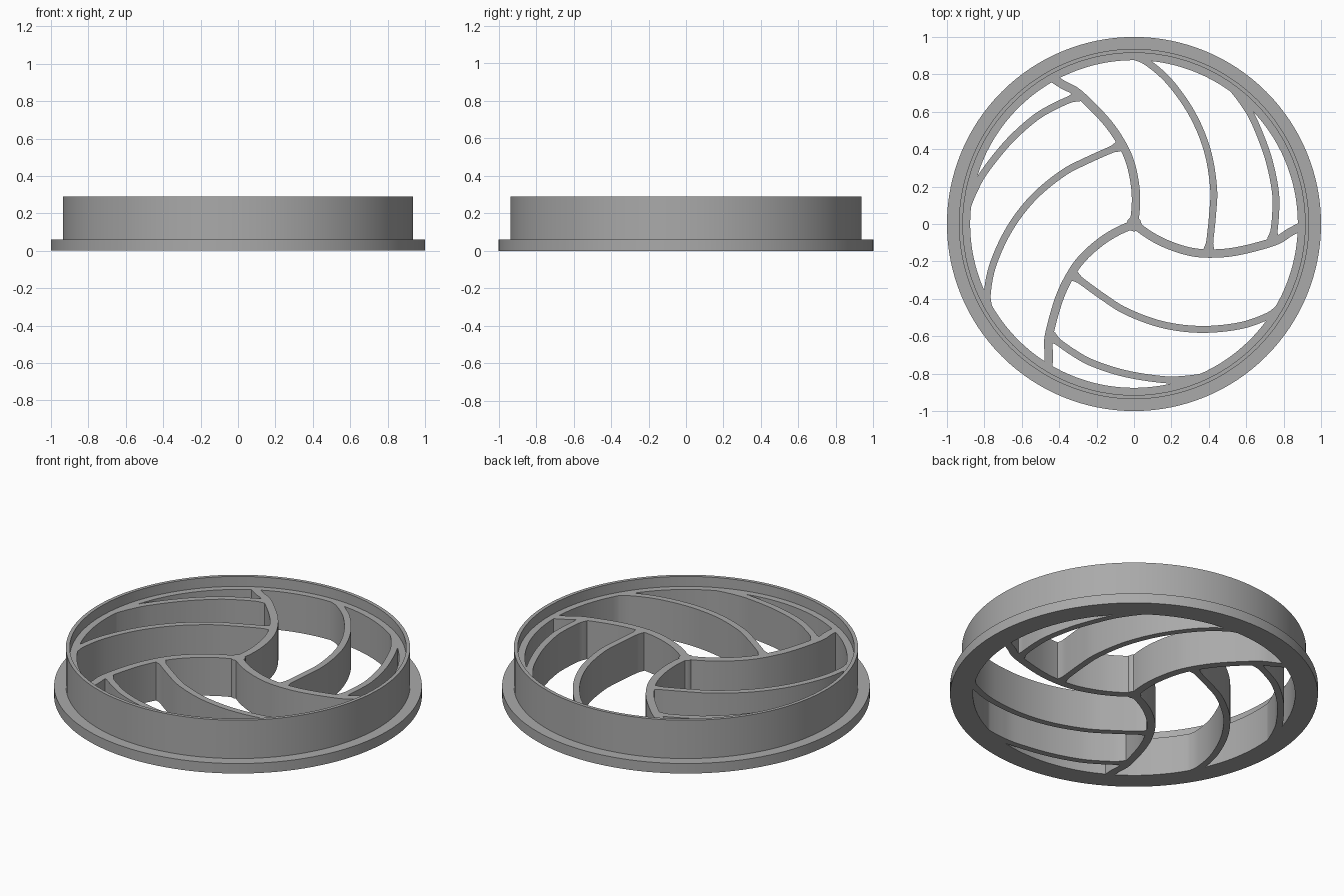
import bpy, bmesh, math
from mathutils import Vector, Matrix

cube = bpy.data.objects.get("Cube")
if cube:
    bpy.data.objects.remove(cube, do_unlink=True)

grey = bpy.data.materials.new("plain grey")
grey.use_nodes = True
COLOR = (0.40, 0.40, 0.40, 1)
grey.diffuse_color = COLOR
grey.node_tree.nodes["Principled BSDF"].inputs["Base Color"].default_value = COLOR

RIB_TOP = 0.23
SEGMENTS = 128


def finish(name, bm):
    bmesh.ops.recalc_face_normals(bm, faces=bm.faces)
    mesh = bpy.data.meshes.new(name)
    bm.to_mesh(mesh)
    bm.free()
    mesh.materials.append(grey)
    obj = bpy.data.objects.new(name, mesh)
    bpy.context.collection.objects.link(obj)
    return obj


def ring(name, profile):
    """Revolve a closed (radius, height) profile about z."""
    bm = bmesh.new()
    loops = []
    for i in range(SEGMENTS):
        a = math.tau * i / SEGMENTS
        loops.append([bm.verts.new((r * math.cos(a), r * math.sin(a), z)) for r, z in profile])
    n = len(profile)
    for i in range(SEGMENTS):
        p, q = loops[i], loops[(i + 1) % SEGMENTS]
        for j in range(n):
            k = (j + 1) % n
            bm.faces.new((p[j], q[j], q[k], p[k]))
    return finish(name, bm)


def prism(name, outline, angle=0):
    """Extrude a flat outline from the base to the rib height."""
    bm = bmesh.new()
    face = bm.faces.new([bm.verts.new((p.x, p.y, 0)) for p in outline])
    new = bmesh.ops.extrude_face_region(bm, geom=[face])["geom"]
    bmesh.ops.translate(bm, vec=(0, 0, RIB_TOP),
                        verts=[v for v in new if isinstance(v, bmesh.types.BMVert)])
    bmesh.ops.rotate(bm, cent=(0, 0, 0), matrix=Matrix.Rotation(angle, 3, 'Z'), verts=bm.verts)
    return finish(name, bm)


def smooth_path(points, steps=8):
    """Smooth curve through the points."""
    p = [Vector(q) for q in points]
    p = [2 * p[0] - p[1]] + p + [2 * p[-1] - p[-2]]
    path = []
    for a, b, c, d in zip(p, p[1:], p[2:], p[3:]):
        for s in range(steps):
            t = s / steps
            path.append(0.5 * (2 * b + (c - a) * t + (2 * a - 5 * b + 4 * c - d) * t ** 2
                               + (3 * b - a - 3 * c + d) * t ** 3))
    return path + [p[-2]]


def strip(points, width, flare):
    """Outline of a curved rib that widens a little at its root."""
    path = smooth_path(points)
    left, right, run = [], [], 0
    for i, p in enumerate(path):
        run += (p - path[max(i - 1, 0)]).length
        t = (path[min(i + 1, len(path) - 1)] - path[max(i - 1, 0)]).normalized()
        half = width / 2 + flare * min(1, max(0, 1 - (run - 0.02) / 0.05)) ** 2
        side = Vector((-t.y, t.x)) * half
        left.append(p + side)
        right.append(p - side)
    return left + right[::-1]


# Outer frame: flange, thin lip and inner ledge
frame = ring("round_frame", [(0.876, 0), (1, 0), (1, 0.06), (0.936, 0.06), (0.936, 0.29),
                             (0.915, 0.29), (0.915, RIB_TOP), (0.876, RIB_TOP)])

# One third of the rib pattern
ribs = {
    "main_arm": ([(0, 0), (0.082, -0.059), (0.171, -0.106), (0.287, -0.145), (0.4, -0.158),
                  (0.55, -0.146), (0.747, -0.094), (0.834, -0.044), (0.9, -0.01)], 0.045, 0),
    "long_rib": ([(0.398, -0.158), (0.42, 0.05), (0.425, 0.2), (0.39, 0.4),
                  (0.31, 0.59), (0.19, 0.76), (0.07, 0.865), (-0.01, 0.9)], 0.037, 0.012),
    "short_rib": ([(0.742, -0.095), (0.757, 0.05), (0.755, 0.18), (0.716, 0.36),
                   (0.645, 0.545), (0.59, 0.64), (0.52, 0.73), (0.45, 0.785)], 0.037, 0.012),
}
parts = [prism("hub", [Vector((0.04 * math.cos(a), 0.04 * math.sin(a)))
                       for a in (math.tau * k / 12 for k in range(12))])]
for k in range(3):
    for name, (points, width, flare) in ribs.items():
        parts.append(prism(name, strip(points, width, flare), math.tau * k / 3))

# Fuse everything into one solid
bpy.context.view_layer.objects.active = frame
for part in parts:
    mod = frame.modifiers.new("fuse", 'BOOLEAN')
    mod.operation = 'UNION'
    mod.solver = 'EXACT'
    mod.object = part
    bpy.ops.object.modifier_apply(modifier=mod.name)
    bpy.data.objects.remove(part, do_unlink=True)

bpy.ops.object.select_all(action='DESELECT')
frame.select_set(True)
bpy.ops.object.shade_smooth_by_angle(angle=math.radians(30))
